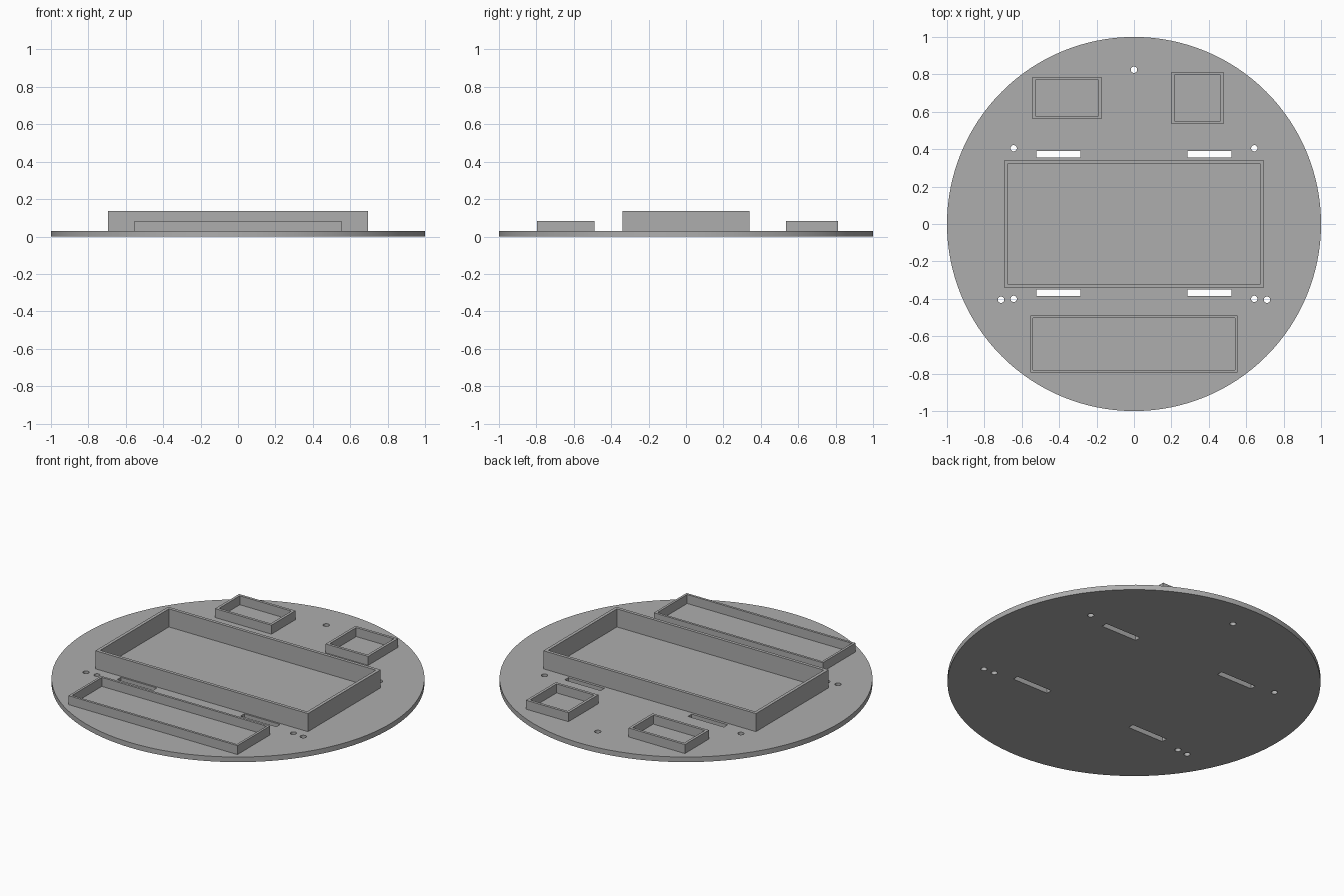
import bpy
import bmesh
from math import radians
from mathutils import Matrix, Vector

cube = bpy.data.objects.get("Cube")
if cube:
    bpy.data.objects.remove(cube)

PLATE_TOP = 0.03

grey = bpy.data.materials.new("plain grey")
grey.use_nodes = True
colour = (0.42, 0.42, 0.42, 1)
grey.diffuse_color = colour
grey.node_tree.nodes["Principled BSDF"].inputs["Base Color"].default_value = colour


def make_object(name, bm):
    mesh = bpy.data.meshes.new(name)
    bmesh.ops.recalc_face_normals(bm, faces=bm.faces[:])
    bm.to_mesh(mesh)
    bm.free()
    mesh.materials.append(grey)
    obj = bpy.data.objects.new(name, mesh)
    bpy.context.collection.objects.link(obj)
    return obj


def add_box(bm, x0, x1, y0, y1, z0, z1):
    centre = Vector((x0 + x1, y0 + y1, z0 + z1)) / 2
    size = Matrix.Diagonal((x1 - x0, y1 - y0, z1 - z0, 1))
    bmesh.ops.create_cube(bm, size=1, matrix=Matrix.Translation(centre) @ size)


def add_cylinder(bm, x, y, radius, z0, z1, sides):
    bmesh.ops.create_cone(bm, cap_ends=True, segments=sides, radius1=radius,
                          radius2=radius, depth=z1 - z0,
                          matrix=Matrix.Translation((x, y, (z0 + z1) / 2)))


def frame(name, x0, x1, y0, y1, top, wall):
    """Open rectangular wall standing on the plate."""
    bm = bmesh.new()
    loops = []
    for inset in (0, wall):
        for z in (PLATE_TOP, top):
            loops.append([bm.verts.new((x, y, z)) for x, y in (
                (x0 + inset, y0 + inset), (x1 - inset, y0 + inset),
                (x1 - inset, y1 - inset), (x0 + inset, y1 - inset))])
    outer_low, outer_high, inner_low, inner_high = loops
    rings = (outer_low, outer_high, inner_high, inner_low, outer_low)
    for a, b in zip(rings, rings[1:]):
        for i in range(4):
            j = (i + 1) % 4
            bm.faces.new((a[i], a[j], b[j], b[i]))
    return make_object(name, bm)


# Round base plate
bm = bmesh.new()
add_cylinder(bm, 0, 0, 1, 0, PLATE_TOP, 128)
plate = make_object("base_plate", bm)

# Slots and screw holes through the plate
bm = bmesh.new()
for side in (-1, 1):
    xs = sorted((side * 0.286, side * 0.521))
    for y0, y1 in ((0.355, 0.39), (-0.385, -0.35)):
        add_box(bm, *xs, y0, y1, -0.1, 0.1)
    for x, y in ((0.643, 0.405), (0.643, -0.4), (0.711, -0.405)):
        add_cylinder(bm, side * x, y, 0.017, -0.1, 0.1, 32)
add_cylinder(bm, 0, 0.825, 0.017, -0.1, 0.1, 32)
cutter = make_object("hole_cutter", bm)
cutter.hide_render = True

cut = plate.modifiers.new("holes", 'BOOLEAN')
cut.operation = 'DIFFERENCE'
cut.solver = 'EXACT'
cut.object = cutter
bpy.context.view_layer.objects.active = plate
plate.select_set(True)
bpy.ops.object.modifier_apply(modifier=cut.name)
bpy.data.objects.remove(cutter)
bpy.ops.object.shade_smooth_by_angle(angle=radians(30))

# Walled compartments
frame("centre_tray_wall", -0.696, 0.696, -0.34, 0.34, 0.137, 0.019)
frame("front_tray_wall", -0.553, 0.553, -0.795, -0.489, 0.083, 0.014)
frame("back_right_tray_wall", -0.543, -0.174, 0.561, 0.786, 0.083, 0.016)
frame("back_left_tray_wall", 0.2, 0.478, 0.534, 0.813, 0.083, 0.016)
